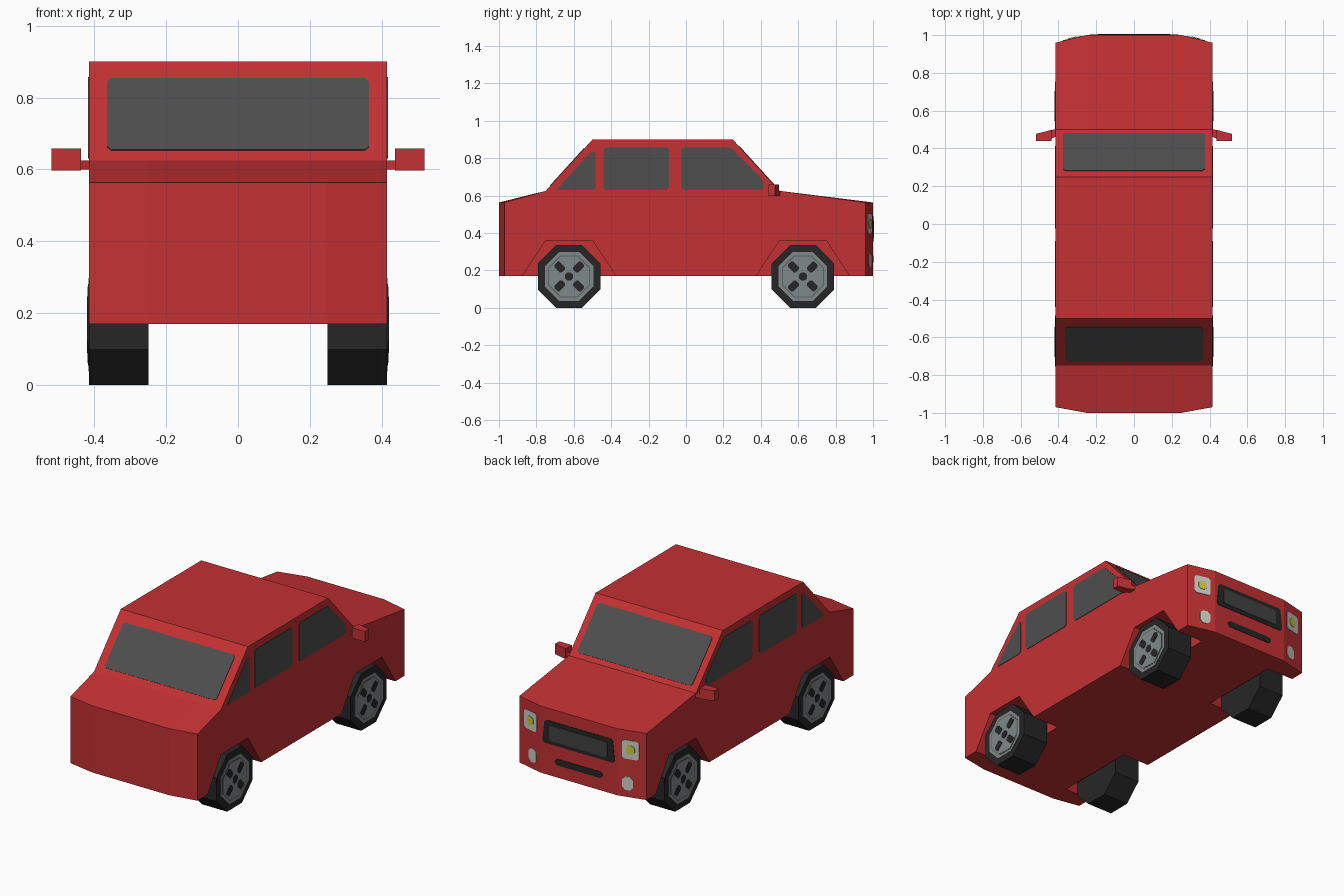
import bpy, bmesh, math
from mathutils import Vector as V

if "Cube" in bpy.data.objects:
    bpy.data.objects.remove(bpy.data.objects["Cube"])

def material(name, r, g, b):
    lin = lambda c: ((c / 255 + 0.055) / 1.055) ** 2.4
    m = bpy.data.materials.new(name)
    m.diffuse_color = (lin(r), lin(g), lin(b), 1)
    m.use_nodes = True
    m.node_tree.nodes["Principled BSDF"].inputs["Base Color"].default_value = m.diffuse_color
    return m

RED = material("red paint", 196, 49, 51)
GLASS = material("dark glass", 78, 78, 78)
TYRE = material("black rubber", 38, 38, 38)
METAL = material("rim grey", 128, 137, 137)
GROOVE = material("rim groove grey", 92, 99, 99)
PANEL = material("grille grey", 66, 66, 66)
LAMP = material("lamp white", 205, 205, 200)
BULB = material("bulb yellow", 205, 205, 60)

def finish(name, bm, mat):
    bmesh.ops.recalc_face_normals(bm, faces=bm.faces)
    me = bpy.data.meshes.new(name)
    bm.to_mesh(me)
    bm.free()
    ob = bpy.data.objects.new(name, me)
    bpy.context.collection.objects.link(ob)
    me.materials.append(mat)
    return ob

def prism(name, pts, vec, mat):
    """Polygon pushed along a vector."""
    bm = bmesh.new()
    face = bm.faces.new([bm.verts.new(p) for p in pts])
    ext = bmesh.ops.extrude_face_region(bm, geom=[face], use_keep_orig=True)
    verts = [e for e in ext["geom"] if isinstance(e, bmesh.types.BMVert)]
    bmesh.ops.translate(bm, verts=verts, vec=vec)
    return finish(name, bm, mat)

def plate(name, pts, normal, mat, t=0.003, cut=0.012):
    """Thin panel with clipped corners, lying on a surface."""
    pts, n = [V(p) for p in pts], V(normal).normalized()
    out = []
    for i, p in enumerate(pts):
        for q in (pts[i - 1], pts[(i + 1) % len(pts)]):
            out.append(p + (q - p).normalized() * cut - n * 0.002)
    return prism(name, out, n * (t + 0.002), mat)

def rect(x0, x1, z0, z1, place):
    return [place(x, z) for x, z in ((x0, z0), (x1, z0), (x1, z1), (x0, z1))]

W = 0.415

# Body shell: one side profile repeated at four stations, ends pulled in at the corners
profile = [(-1, .17), (-1, .563), (-.75, .625), (-.5, .9), (.25, .9), (.5, .625), (1, .563), (1, .17)]
bm = bmesh.new()
rings = []
for x in (-W, -.25, .25, W):
    corner = abs(x) == W
    rings.append([bm.verts.new((x, (.96 if y == 1 else -.97 if y == -1 else y) if corner else y, z))
                  for y, z in profile])
for a, b in zip(rings, rings[1:]):
    for i in range(8):
        j = (i + 1) % 8
        bm.faces.new((a[i], a[j], b[j], b[i]))
bm.faces.new(rings[0])
bm.faces.new(rings[-1])
body = finish("body", bm, RED)

# Wheel arches cut from the body
for s in (-1, 1):
    for c in (-.625, .625):
        arch = [(-.29, .1), (-.25, .17), (-.125, .36), (.125, .36), (.25, .17), (.29, .1)]
        cutter = prism("arch_cutter", [(s * .24, c + y, z) for y, z in arch], (s * .3, 0, 0), RED)
        cutter.hide_render = True
        mod = body.modifiers.new("arch", 'BOOLEAN')
        mod.operation, mod.solver, mod.object = 'DIFFERENCE', 'EXACT', cutter
        bpy.context.view_layer.objects.active = body
        bpy.ops.object.modifier_apply(modifier=mod.name)
        bpy.data.objects.remove(cutter)

# Wheels: octagonal tyre with flat rim details
def octagon(x, c, apothem):
    r = apothem / math.cos(math.pi / 8)
    return [(x, c + r * math.cos(a), .1675 + r * math.sin(a))
            for a in ((k + .5) * math.pi / 4 for k in range(8))]

for s, side in ((-1, "left"), (1, "right")):
    for c, end in ((-.625, "rear"), (.625, "front")):
        tag = f"{end}_{side}"
        prism("tyre_" + tag, octagon(s * .25, c, .1675), (s * .165, 0, 0), TYRE)
        for part, r, t, m in (("rim", .13, .002, METAL), ("rim_groove", .113, .003, GROOVE),
                              ("rim_centre", .107, .004, METAL), ("hub_cap", .022, .006, TYRE)):
            prism(f"{part}_{tag}", octagon(s * .414, c, r), (s * (t + .001), 0, 0), m)
        for k in range(4):
            a = math.radians(45 + 90 * k)
            u, v = V((0, math.cos(a), math.sin(a))), V((0, -math.sin(a), math.cos(a)))
            o = V((s * W, c, .1675))
            hole = [o + u * p + v * q for p, q in ((.042, -.02), (.1, -.02), (.1, .02), (.042, .02))]
            plate(f"rim_hole_{tag}", hole, (s, 0, 0), TYRE, .006, .008)

# Windscreen and rear window on the sloping faces
plate("windscreen", rect(-.375, .375, .647, .865, lambda x, z: (x, .5 - (z - .625) / 1.1, z)),
      (0, 1.1, 1), GLASS)
plate("rear_window", rect(-.365, .365, .653, .852, lambda x, z: (x, -.75 + (z - .625) / 1.1, z)),
      (0, -1.1, 1), GLASS)

# Side windows and mirrors
windows = {
    "rear_quarter_window": [(-.695, .63), (-.485, .63), (-.485, .84), (-.51, .83)],
    "rear_door_window": [(-.44, .63), (-.09, .63), (-.09, .858), (-.44, .858)],
    "front_door_window": [(-.025, .63), (.415, .63), (.41, .685), (.24, .858), (-.025, .858)],
}
for s, side in ((-1, "left"), (1, "right")):
    for name, pts in windows.items():
        plate(f"{name}_{side}", [(s * W, y, z) for y, z in pts], (s, 0, 0), GLASS)
    prism("mirror_stem_" + side, [(s * x, y, .6) for x, y in
          ((.405, .465), (.445, .45), (.445, .495), (.405, .505))], (0, 0, .025), RED)
    prism("mirror_" + side, [(s * x, y, .597) for x, y in
          ((.437, .44), (.52, .44), (.52, .477), (.437, .498))], (0, 0, .061), RED)

    # Lamps on the angled front corners
    angled = lambda x, z: (s * x, .96 + (W - x) / .165 * .04, z)
    n = (s * .04, .165, 0)
    plate("headlight_" + side, rect(.278, .375, .395, .505, angled), n, LAMP)
    plate("headlight_bulb_" + side, rect(.303, .35, .425, .475, angled), n, BULB, .006)
    plate("fog_lamp_" + side, rect(.28, .34, .21, .29, angled), n, LAMP, cut=.018)

# Grille and lower intake on the nose
nose = lambda x, z: (x, 1, z)
plate("grille", [nose(*p) for p in ((-.237, .355), (.237, .355), (.222, .492), (-.222, .492))],
      (0, 1, 0), TYRE)
plate("grille_panel", rect(-.19, .19, .377, .468, nose), (0, 1, 0), PANEL, .006)
plate("lower_intake", rect(-.155, .155, .243, .28, nose), (0, 1, 0), TYRE)
